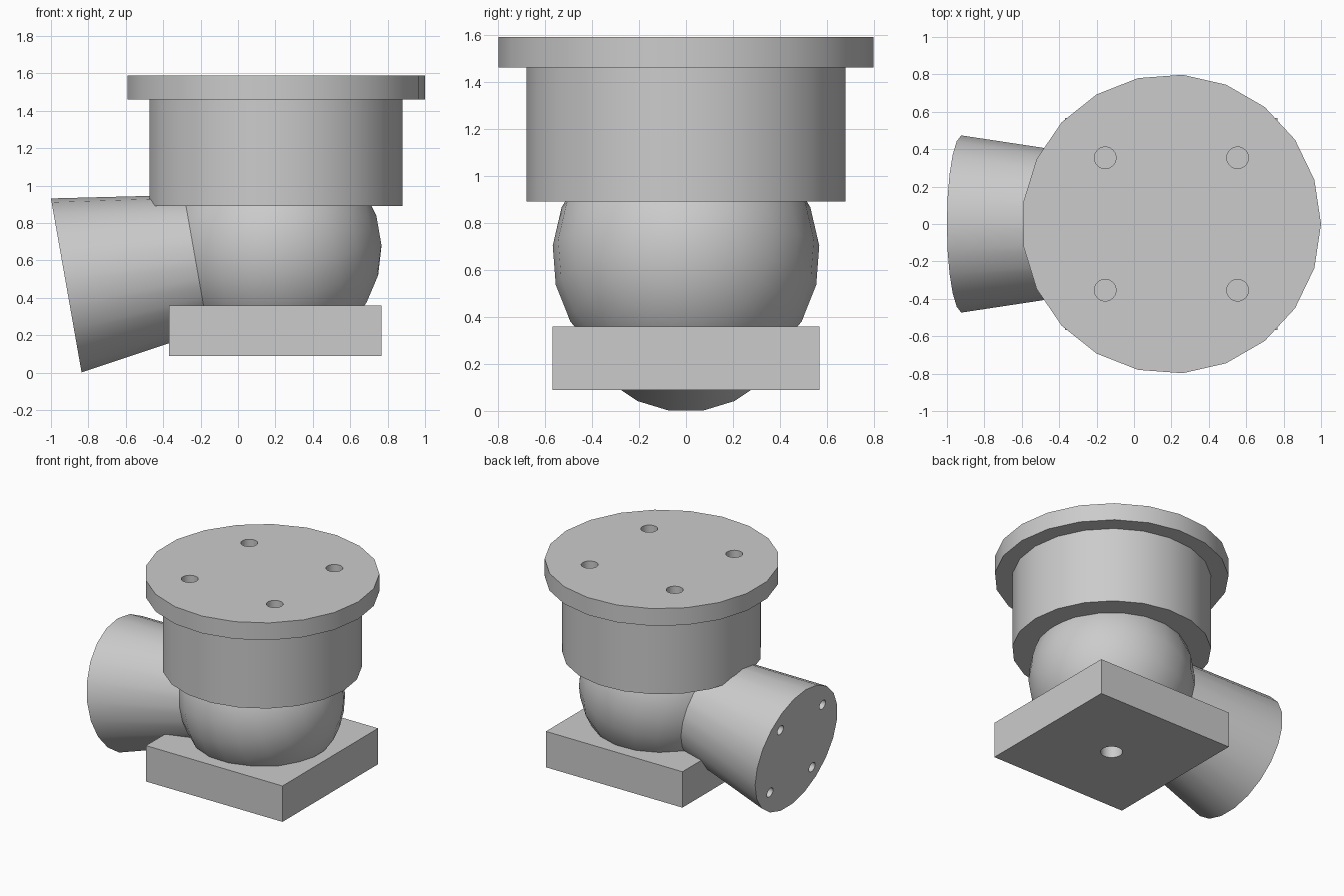
import bpy, bmesh
from math import cos, sin, pi, radians
from mathutils import Matrix

if "Cube" in bpy.data.objects:
    bpy.data.objects.remove(bpy.data.objects["Cube"], do_unlink=True)

SIDES = 21
AXIS_X = 0.2                      # vertical centre line of the body
BALL_Z, BALL_R = 0.661, 0.568
SPOUT_LEN, SPOUT_R = 1.135, 0.475

UPRIGHT = Matrix.Translation((AXIS_X, 0, 0))
SPOUT = Matrix.Translation((AXIS_X, 0, BALL_Z)) @ Matrix.Rotation(radians(-100), 4, 'Y')

grey = bpy.data.materials.new("plain_grey")
grey.use_nodes = True
grey.diffuse_color = (0.6, 0.6, 0.6, 1)
grey.node_tree.nodes["Principled BSDF"].inputs["Base Color"].default_value = (0.6, 0.6, 0.6, 1)


def add_object(name, bm, matrix):
    bmesh.ops.recalc_face_normals(bm, faces=bm.faces)
    bm.transform(matrix)
    mesh = bpy.data.meshes.new(name)
    bm.to_mesh(mesh)
    bm.free()
    mesh.materials.append(grey)
    obj = bpy.data.objects.new(name, mesh)
    bpy.context.collection.objects.link(obj)
    return obj


def turned(name, profile, matrix, sides=SIDES):
    """Capped solid turned around local z from (radius, height) points."""
    bm = bmesh.new()
    rings = [[bm.verts.new((r * cos(2 * pi * i / sides), r * sin(2 * pi * i / sides), h))
              for i in range(sides)] for r, h in profile]
    for low, high in zip(rings, rings[1:]):
        for i in range(sides):
            j = (i + 1) % sides
            bm.faces.new((low[i], low[j], high[j], high[i]))
    bm.faces.new(rings[0])
    bm.faces.new(rings[-1])
    return add_object(name, bm, matrix)


def drill(parts, radius, low, high, matrix, offset=(0, 0)):
    """Cut a round hole between two local heights."""
    place = matrix @ Matrix.Translation((*offset, 0))
    cutter = turned("drill", [(radius, low), (radius, high)], place, 24)
    cutter.hide_render = True
    for part in parts:
        mod = part.modifiers.new("hole", 'BOOLEAN')
        mod.operation, mod.solver, mod.object = 'DIFFERENCE', 'EXACT', cutter
        bpy.context.view_layer.objects.active = part
        bpy.ops.object.modifier_apply(modifier=mod.name)
    bpy.data.objects.remove(cutter, do_unlink=True)


# Square base
bm = bmesh.new()
bmesh.ops.create_cube(bm, size=1, matrix=Matrix.Diagonal((1.136, 1.136, 0.27, 1)))
base = add_object("square_base", bm, Matrix.Translation((AXIS_X, 0, 0.225)))

# Ball, with its rings around the spout axis
angles = [pi * (i + 0.5) / 11 for i in range(11)]
ball = turned("ball", [(BALL_R * sin(a), -BALL_R * cos(a)) for a in angles], SPOUT)

# Tapered side spout
spout = turned("side_spout", [(0.305, 0), (SPOUT_R, SPOUT_LEN)], SPOUT)

# Drum and top flange
drum = turned("drum", [(0.68, 0.89), (0.68, 1.46)], UPRIGHT)
flange = turned("top_flange", [(0.8, 1.46), (0.8, 1.59)], UPRIGHT)

# Bolt holes in the flange and the spout end, and one below the base
for sx in (-1, 1):
    for sy in (-1, 1):
        drill([flange, drum], 0.058, 1.34, 1.7, UPRIGHT, (sx * 0.354, sy * 0.354))
        drill([spout], 0.036, SPOUT_LEN - 0.2, SPOUT_LEN + 0.1, SPOUT, (sx * 0.25, sy * 0.25))
drill([base, ball], 0.075, -0.1, 0.3, UPRIGHT)

# Smooth round sides, keep hard edges
bpy.ops.object.select_all(action='DESELECT')
for part in (base, ball, spout, drum, flange):
    part.select_set(True)
    bpy.context.view_layer.objects.active = part
bpy.ops.object.shade_smooth_by_angle(angle=radians(30))
